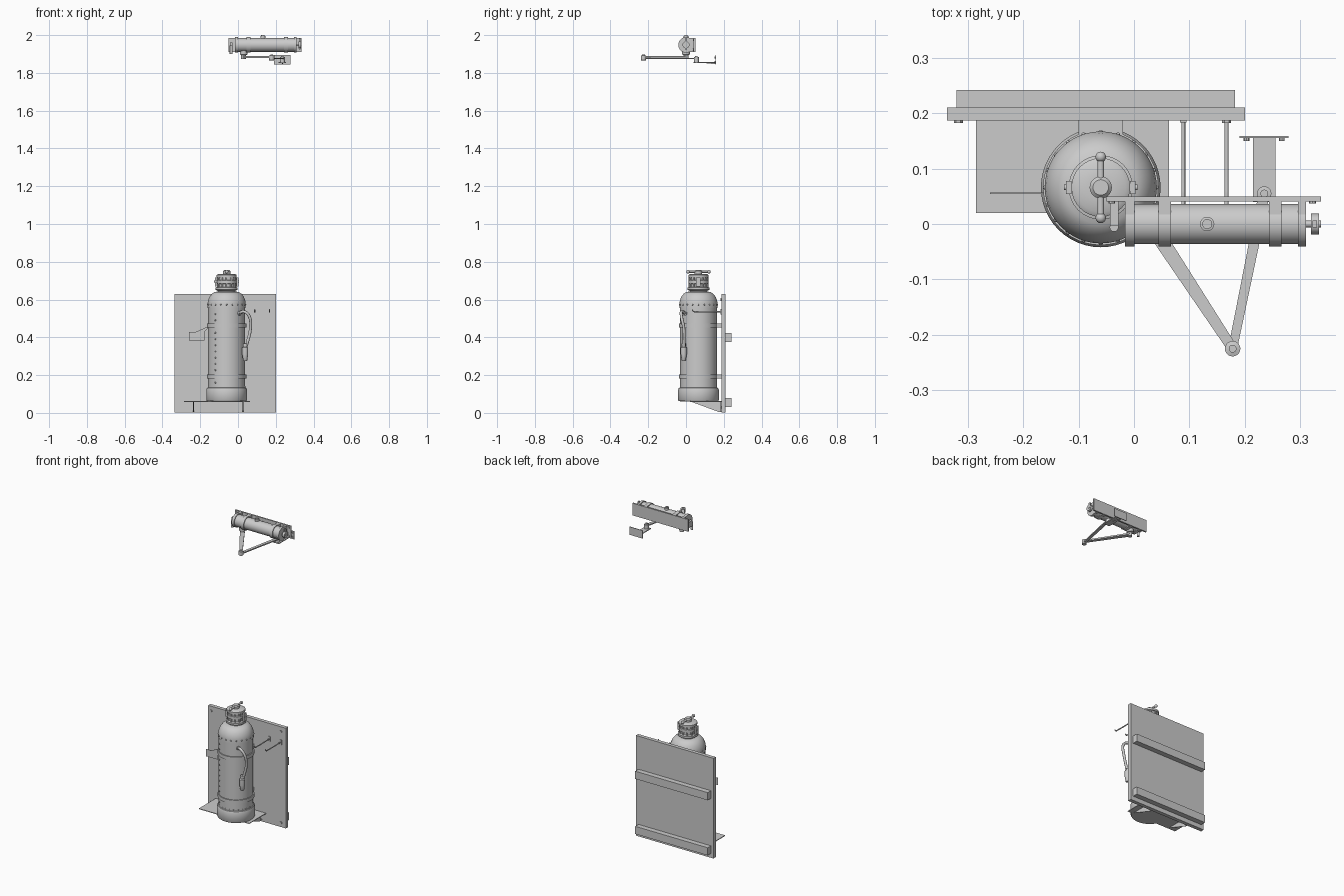
import bpy, bmesh, math
from math import sin, cos, pi
from mathutils import Vector

cube = bpy.data.objects.get("Cube")
if cube:
    bpy.data.objects.remove(cube)

grey = bpy.data.materials.new("light grey")
grey.use_nodes = True
grey.diffuse_color = (0.6, 0.6, 0.6, 1)
grey.node_tree.nodes["Principled BSDF"].inputs["Base Color"].default_value = (0.6, 0.6, 0.6, 1)


def finish(name, bm, smooth=False):
    bmesh.ops.recalc_face_normals(bm, faces=bm.faces)
    me = bpy.data.meshes.new(name)
    bm.to_mesh(me)
    bm.free()
    me.materials.append(grey)
    ob = bpy.data.objects.new(name, me)
    bpy.context.collection.objects.link(ob)
    if smooth:
        bpy.ops.object.select_all(action='DESELECT')
        ob.select_set(True)
        bpy.context.view_layer.objects.active = ob
        bpy.ops.object.shade_smooth_by_angle(angle=math.radians(35))
    return ob


def box(name, x, y, z):
    """Box from three (low, high) ranges."""
    bm = bmesh.new()
    bmesh.ops.create_cube(bm, size=1)
    for v in bm.verts:
        v.co = [r[0] if c < 0 else r[1] for c, r in zip(v.co, (x, y, z))]
    return finish(name, bm)


def lathe(name, profile, origin, axis=(0, 0, 1), n=32):
    """Revolve (radius, distance) pairs about an axis, closing both ends."""
    bm = bmesh.new()
    q = Vector(axis).to_track_quat('Z', 'Y')
    rings = [[bm.verts.new(Vector(origin) + q @ Vector((r * cos(2 * pi * i / n), r * sin(2 * pi * i / n), h)))
              for i in range(n)] for r, h in profile]
    for a, b in zip(rings, rings[1:]):
        for i in range(n):
            bm.faces.new((a[i], a[(i + 1) % n], b[(i + 1) % n], b[i]))
    bm.faces.new(rings[0])
    bm.faces.new(rings[-1])
    return finish(name, bm, True)


def rod(name, a, b, r, r2=None, n=16):
    d = Vector(b) - Vector(a)
    return lathe(name, [(r, 0), (r2 or r, d.length)], a, d, n)


def ball(name, c, r):
    bm = bmesh.new()
    bmesh.ops.create_uvsphere(bm, u_segments=16, v_segments=10, radius=r)
    bmesh.ops.translate(bm, verts=bm.verts, vec=c)
    return finish(name, bm, True)


def prism(name, points, offset):
    """Extrude a flat outline along an offset vector."""
    bm = bmesh.new()
    face = bm.faces.new([bm.verts.new(p) for p in points])
    new = bmesh.ops.extrude_face_region(bm, geom=[face])["geom"]
    bmesh.ops.translate(bm, verts=[g for g in new if isinstance(g, bmesh.types.BMVert)], vec=offset)
    if not face.is_valid or len(bm.faces) < len(points) + 2:
        bm.faces.new([v for v in bm.verts][:len(points)])
    return finish(name, bm)


def tube(name, points, r):
    cu = bpy.data.curves.new(name, 'CURVE')
    cu.dimensions = '3D'
    cu.bevel_depth, cu.bevel_resolution, cu.use_fill_caps = r, 3, True
    sp = cu.splines.new('BEZIER')
    sp.bezier_points.add(len(points) - 1)
    for bp, p in zip(sp.bezier_points, points):
        bp.co = p
        bp.handle_left_type = bp.handle_right_type = 'AUTO'
    cu.materials.append(grey)
    ob = bpy.data.objects.new(name, cu)
    bpy.context.collection.objects.link(ob)


def flat_bar(name, a, b, wa, wb, z0, z1):
    """Tapered flat bar between two plan points."""
    a, b = Vector(a), Vector(b)
    s = (b - a).normalized().orthogonal()
    pts = [a + s * wa, a - s * wa, b - s * wb, b + s * wb]
    return prism(name, [(p.x, p.y, z0) for p in pts], (0, 0, z1 - z0))


# Backboard with rear rails and bolts
box("backboard", (-.337, .2), (.187, .21), (0.003, .63))
for i, z in enumerate((.03, .375)):
    box(f"rear_rail_{i}", (-.32, .182), (.21, .242), (z, z + .048))
for x in (-.317, .167):
    for z in (.03, .6):
        rod("board_bolt", (x, .188, z), (x, .182, z), .008, n=6)

# Shelf with triangular brackets
box("shelf", (-.285, .063), (.02, .187), (.058, .062))
for x in (-.238, .024):
    prism("shelf_gusset", [(x, .03, .058), (x, .187, .058), (x, .187, .006), (x, .17, .006)], (.004, 0, 0))
    box("gusset_flange", (x, x + .016), (.183, .187), (.006, .058))
    for z in (.018, .04):
        rod("gusset_bolt", (x + .01, .184, z), (x + .01, .179, z), .004, n=6)

# Bottle body
CX, CY = -.06, .066
C = (CX, CY, 0)
lathe("bottle", [(.098, .06), (.098, .555), (.101, .556), (.101, .58), (.098, .597), (.09, .616),
                 (.079, .63), (.066, .639), (.046, .643), (.046, .66)], C, n=48)
lathe("base_ring", [(.104, .062), (.108, .068), (.108, .122), (.104, .132), (.099, .134), (.099, .142), (.09, .142)], C, n=48)
for z in (.182, .452):
    lathe("strap", [(.095, z), (.104, z), (.104, z + .022), (.095, z + .022)], C, n=48)
    box("strap_mount", (CX - .04, CX + .04), (.16, .188), (z, z + .022))
for i in range(20):
    a = 2 * pi * i / 20
    ball("shoulder_rivet", (CX + .1 * cos(a), CY + .1 * sin(a), .573), .004)
for i in range(12):
    ball("seam_rivet", (CX - .06, CY - .078, .16 + i * .033), .004)

# Valve cap, ribs, lugs and handle
lathe("valve", [(.044, .645), (.058, .652), (.058, .664), (.045, .667), (.045, .682), (.052, .685), (.052, .702),
                (.047, .704), (.047, .716), (.053, .718), (.053, .73), (.045, .735), (.02, .736),
                (.02, .75), (.014, .756)], C)
for i in range(12):
    a = 2 * pi * i / 12
    rod("valve_rib", (CX + .047 * cos(a), CY + .047 * sin(a), .664),
        (CX + .047 * cos(a), CY + .047 * sin(a), .72), .005, n=8)
for s in (-1, 1):
    x = CX + s * .058
    box("side_lug", (x - .005, x + .005), (CY - .012, CY + .012), (.668, .718))
    rod("lug_pin", (x - .008, CY, .695), (x + .008, CY, .695), .005)
    ball("handle_end", (CX, CY + s * .055, .747), .0095)
rod("handle_bar", (CX, CY - .055, .747), (CX, CY + .055, .747), .006)

# Hose and nozzle
tube("hose", [(.0, .0, .525), (.035, -.024, .535), (.06, -.024, .51), (.066, -.012, .45), (.045, -.01, .355)], .008)
lathe("nozzle", [(.009, .275), (.011, .278), (.016, .31), (.016, .345), (.011, .35), (.011, .368)], (.038, -.012, 0), n=20)
rod("hose_fitting", (-.005, .005, .525), (.012, -.007, .528), .013)

# Hanging tag
prism("tag", [(-.26, .054, .383), (-.177, .054, .383), (-.177, .054, .428), (-.26, .054, .428)], (0, .003, 0))
prism("tag_arm", [(-.225, .054, .428), (-.177, .054, .428), (-.155, .054, .455), (-.165, .054, .455)], (0, .003, 0))

# Board hooks
for x in (.089, .167):
    tube("hook", [(x, .187, .535), (x, .06, .535), (x, .04, .537), (x, .032, .547)], .0035)
    box("hook_plate", (x - .006, x + .006), (.183, .187), (.52, .55))

# Door closer cylinder, collars and mounting plate
ZC = 1.948
lathe("closer_cylinder", [(.036, -.012), (.036, .308)], (0, 0, ZC), (1, 0, 0))
for x0, x1 in ((-.016, .001), (.044, .067), (.244, .266), (.296, .31)):
    rod("collar", (x0, 0, ZC), (x1, 0, ZC), .041, n=32)
    box("collar_foot", (x0, x1), (0, .043), (ZC - .037, ZC + .037))
box("closer_plate", (-.05, .337), (.041, .05), (1.91, 1.986))
lathe("filler_plug", [(.013, .03), (.013, .046), (.009, .047), (.009, .052)], (.132, 0, ZC), n=20)
for x in (-.04, .322):
    for z in (1.922, 1.974):
        rod("plate_screw", (x, .042, z), (x, .037, z), .006, n=8)

# Closer end fittings
box("latch_arm", (-.043, -.028), (-.004, .042), (1.925, 1.96))
rod("latch_pin", (-.036, -.006, 1.9), (-.036, -.006, 1.945), .008)
rod("end_spindle", (.3, 0, ZC), (.337, 0, ZC), .006)
rod("end_wheel", (.319, 0, ZC), (.334, 0, ZC), .019, n=12)
box("end_lever", (.322, .33), (-.006, .006), (1.925, 1.982))

# Folding arms and pivots
shaft, elbow, wall = (.03, 0), (.178, -.225), (.235, .055)
lathe("shaft_boss", [(.013, 1.873), (.013, 1.895), (.02, 1.897), (.02, 1.918)], (*shaft, 0), n=20)
flat_bar("main_arm", shaft, elbow, .014, .009, 1.88, 1.889)
flat_bar("fore_arm", elbow, wall, .008, .01, 1.873, 1.88)
lathe("elbow_joint", [(.008, 1.865), (.014, 1.867), (.014, 1.892), (.007, 1.894), (.007, 1.897)], (*elbow, 0), n=20)
lathe("wall_pivot", [(.013, 1.853), (.013, 1.884), (.007, 1.885), (.007, 1.89)], (*wall, 0), n=20)

# Wall bracket
box("bracket_tongue", (.215, .255), (.04, .158), (1.853, 1.858))
box("bracket_plate", (.19, .279), (.155, .159), (1.845, 1.895))
prism("bracket_web", [(.233, .09, 1.853), (.233, .156, 1.853), (.233, .156, 1.846)], (.004, 0, 0))
for x in (.203, .267):
    for z in (1.858, 1.882):
        rod("bracket_screw", (x, .156, z), (x, .15, z), .005, n=8)
